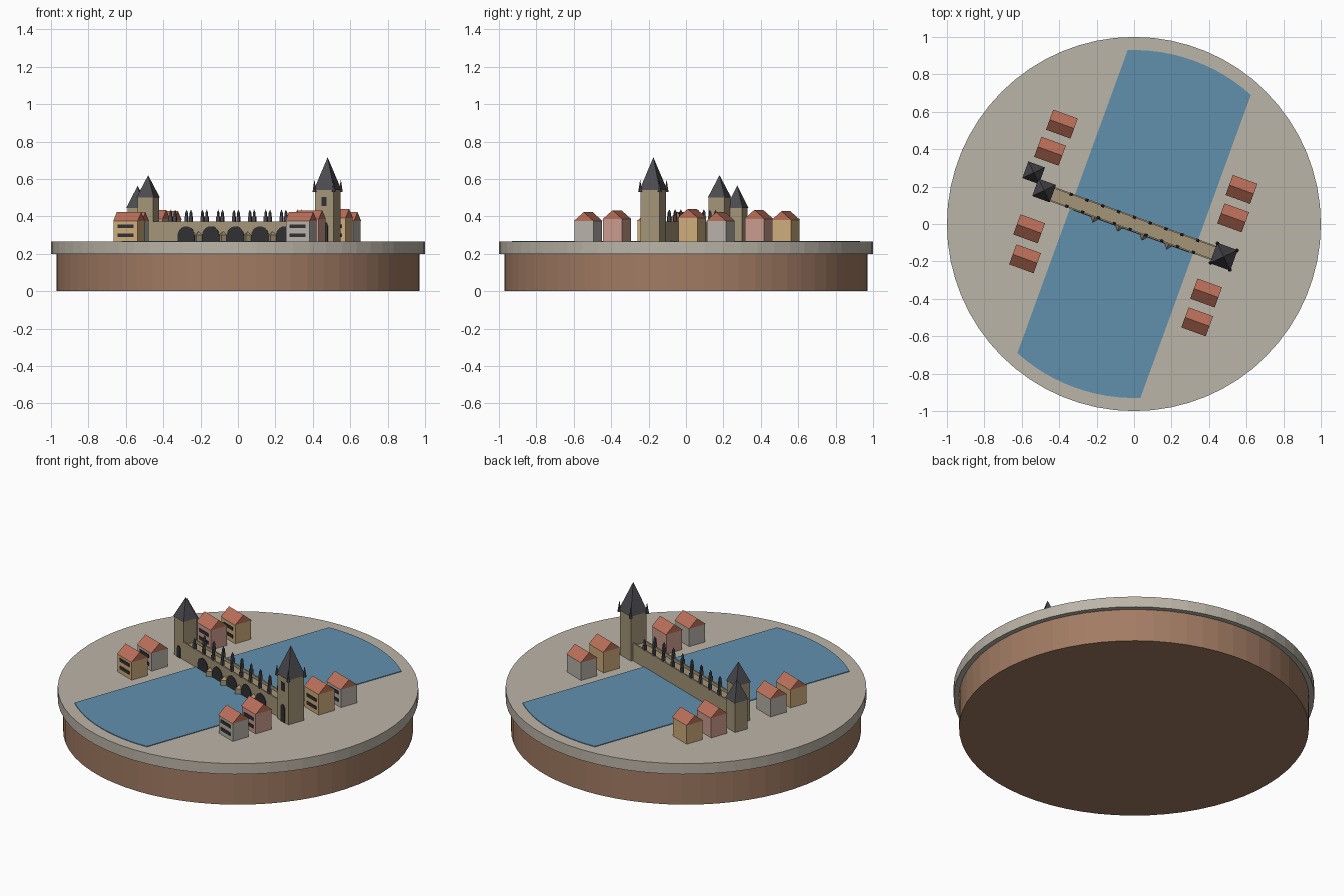
import bpy, bmesh, math
from mathutils import Matrix, Vector

cube = bpy.data.objects.get("Cube")
if cube:
    bpy.data.objects.remove(cube, do_unlink=True)


def material(name, r, g, b):
    m = bpy.data.materials.new(name)
    m.use_nodes = True
    m.diffuse_color = (r, g, b, 1)
    m.node_tree.nodes["Principled BSDF"].inputs["Base Color"].default_value = (r, g, b, 1)
    return m


PAVING = material("pale_paving", .50, .46, .39)
WOOD = material("brown_wood", .36, .20, .125)
WATER = material("river_blue", .12, .28, .42)
STONE = material("tan_stone", .37, .30, .19)
TILE = material("red_tile", .50, .16, .10)
SLATE = material("dark_slate", .07, .07, .08)
DARK = material("dark_opening", .03, .03, .035)
GREY = material("grey_plaster", .48, .45, .40)
PINK = material("pink_plaster", .60, .33, .27)
YELLOW = material("yellow_plaster", .62, .42, .20)

# The town is laid out along the bridge, which is turned on the round base
TOWN = Matrix.Rotation(math.radians(-20), 4, 'Z')
FACING = Matrix.Rotation(math.radians(90), 4, 'X')            # upright, extruded to the front
ALONG = Matrix(((0, 0, 1, 0), (1, 0, 0, 0), (0, 1, 0, 0), (0, 0, 0, 1)))  # extruded along the bridge
GROUND = .265


def finish(name, bm, mat, at, turn):
    bmesh.ops.recalc_face_normals(bm, faces=bm.faces)
    mesh = bpy.data.meshes.new(name)
    bm.to_mesh(mesh)
    bm.free()
    mesh.materials.append(mat)
    obj = bpy.data.objects.new(name, mesh)
    obj.matrix_world = TOWN @ Matrix.Translation(at) @ turn
    bpy.context.collection.objects.link(obj)
    return obj


def prism(name, outline, depth, mat, at=(0, 0, 0), turn=Matrix.Identity(4)):
    bm = bmesh.new()
    face = bm.faces.new([bm.verts.new((x, y, 0)) for x, y in outline])
    top = bmesh.ops.extrude_face_region(bm, geom=[face])["geom"]
    bmesh.ops.translate(bm, vec=(0, 0, depth), verts=[v for v in top if isinstance(v, bmesh.types.BMVert)])
    return finish(name, bm, mat, at, turn)


def spire(name, outline, height, mat, at):
    bm = bmesh.new()
    ring = [bm.verts.new((x, y, 0)) for x, y in outline]
    tip = bm.verts.new((0, 0, height))
    bm.faces.new(ring)
    for a, b in zip(ring, ring[1:] + ring[:1]):
        bm.faces.new((a, b, tip))
    return finish(name, bm, mat, at, Matrix.Identity(4))


def arc(radius, start, end, steps, cx=0, cy=0):
    angles = [math.radians(start + (end - start) * i / steps) for i in range(steps + 1)]
    return [(cx + radius * math.cos(a), cy + radius * math.sin(a)) for a in angles]


def ngon(radius, sides):
    return arc(radius, 0, 360, sides)[:-1]


def rect(w, d):
    return [(-w / 2, -d / 2), (w / 2, -d / 2), (w / 2, d / 2), (-w / 2, d / 2)]


def arch(w, spring):
    return [(-w / 2, 0), (w / 2, 0)] + arc(w / 2, 0, 180, 10, 0, spring)


# Round base with a paved top and a river plate
UNTURN = TOWN.inverted()
prism("wooden_base", ngon(.97, 64), .2, WOOD, turn=UNTURN)
prism("paved_ground", ngon(1, 64), GROUND - .2, PAVING, (0, 0, .2), turn=UNTURN)
spread = math.degrees(math.asin(.35 / .93))
river = arc(.93, 90 - spread, 90 + spread, 12) + arc(.93, 270 - spread, 270 + spread, 12)
prism("river", river, .006, WATER, (0, 0, GROUND - .002))

# Bridge with parapets, arches and pointed cutwaters
BRIDGE_W = .08
prism("bridge_deck", rect(.98, BRIDGE_W), .09, STONE, (0, 0, GROUND))
for side, label in ((-1, "front"), (1, "back")):
    prism(f"{label}_parapet", rect(.98, .008), .018, STONE,
          (0, side * (BRIDGE_W / 2 - .004), GROUND + .09))
    # Row of statues on pedestals
    for i in range(9):
        u = (i - 4) * .09 - .01
        v = side * (BRIDGE_W / 2 - .006)
        prism(f"{label}_pedestal", rect(.018, .016), .03, SLATE, (u, v, GROUND + .09 + .014))
        prism(f"{label}_statue_body", ngon(.008, 6), .022, SLATE, (u, v, GROUND + .134))
        spire(f"{label}_statue_top", ngon(.0075, 6), .018, SLATE, (u, v, GROUND + .154))
for i in range(5):
    prism("bridge_arch", arch(.098, .033), .003, DARK,
          ((i - 2) * .14, -BRIDGE_W / 2, GROUND), FACING)
for i in range(4):
    u = (i - 1.5) * .14
    wedge = [(-.022, .03), (-.022, 0), (0, -.028), (.022, 0), (.022, .03)]
    prism("cutwater", wedge, .035, STONE, (u, -BRIDGE_W / 2, GROUND))
    spire("cutwater_cap", wedge, .02, STONE, (u, -BRIDGE_W / 2, GROUND + .035))


def tower(name, u, v, w, wall, roof):
    prism(f"{name}_wall", rect(w, w), wall, STONE, (u, v, GROUND))
    spire(f"{name}_roof", rect(w * 1.1, w * 1.1), roof, SLATE, (u, v, GROUND + wall))


# Bridge towers with doors, a window and corner spires
tower("tall_tower", .51, 0, .106, .275, .176)
tower("gate_tower", -.513, .004, .09, .235, .12)
tower("small_tower", -.598, .074, .086, .18, .12)
prism("tall_tower_door", arch(.04, .085), .004, DARK, (.51, -.053, GROUND), FACING)
prism("tall_tower_window", rect(.028, .05), .004, DARK, (.51, -.053, .48), FACING)
prism("gate_tower_door", arch(.03, .055), .004, DARK, (-.513, -.041, GROUND), FACING)
for x, y in rect(.11, .11):
    spire("corner_spire", ngon(.011, 6), .068, SLATE, (.51 + x, y, .53))


def house(u, v, wall, plaster):
    w, d = .135, .108
    prism("house_wall", rect(w, d), wall, plaster, (u, v, GROUND))
    gable = [(-d / 2 - .003, 0), (d / 2 + .003, 0), (0, .048)]
    prism("house_roof", gable, w + .004, TILE, (u - w / 2 - .002, v, GROUND + wall), ALONG)
    for z in (.035, .082):
        prism("house_windows", rect(.09, .02), .003, DARK, (u, v - d / 2, GROUND + z), FACING)


# Houses on both banks
house(-.545, .37, .115, YELLOW)
house(-.555, .212, .122, PINK)
house(-.518, -.216, .11, GREY)
house(-.484, -.374, .11, YELLOW)
house(.476, .37, .11, GREY)
house(.486, .212, .127, YELLOW)
house(.488, -.215, .12, PINK)
house(.496, -.376, .11, GREY)
